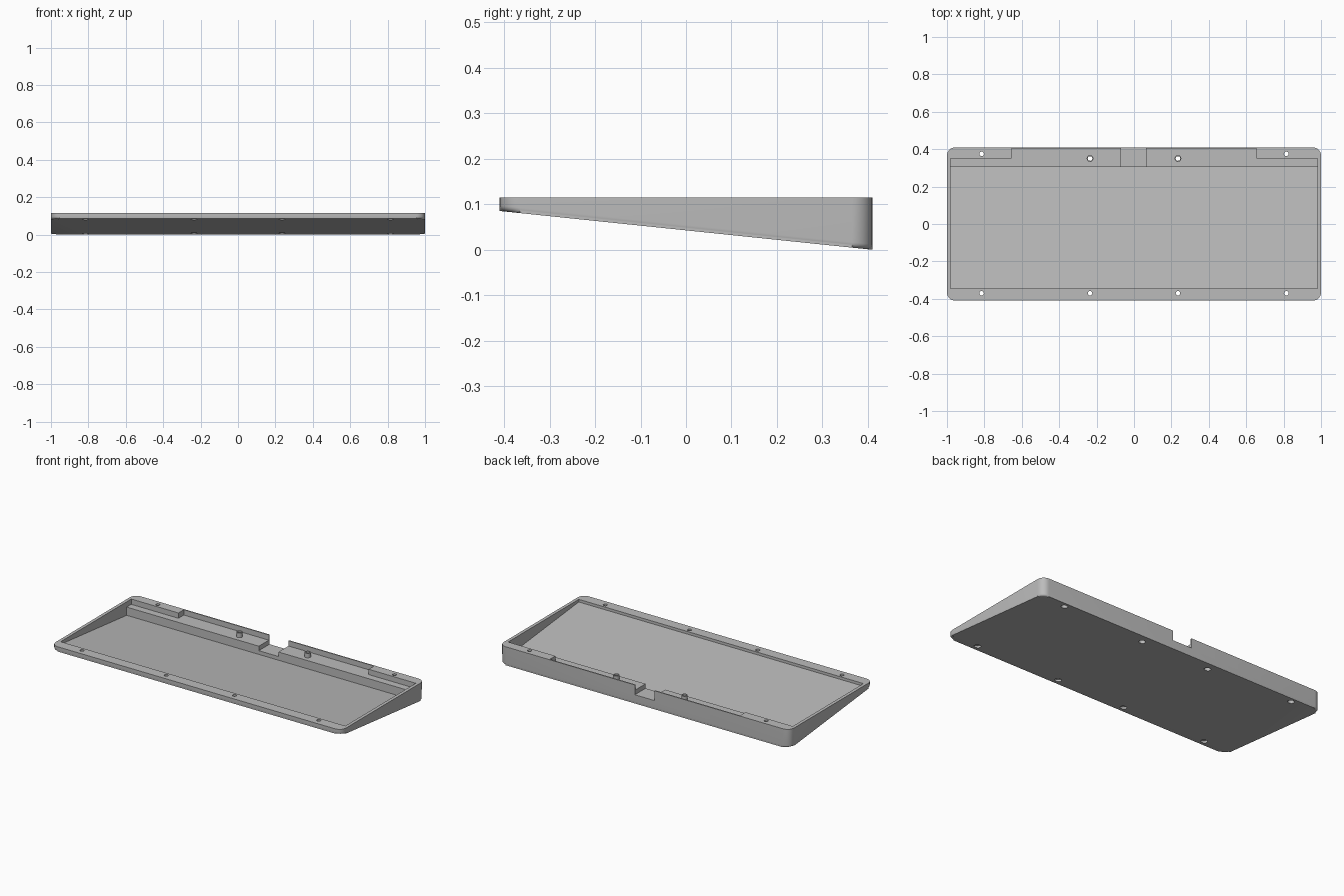
import bpy, bmesh, math

if "Cube" in bpy.data.objects:
    bpy.data.objects.remove(bpy.data.objects["Cube"], do_unlink=True)

TOP, SLOPE, MID = 0.115, -0.104, 0.0425
HALF_Y = 0.41

grey = bpy.data.materials.new("plain grey")
grey.use_nodes = True
grey.diffuse_color = (0.5, 0.5, 0.5, 1)
grey.node_tree.nodes["Principled BSDF"].inputs["Base Color"].default_value = (0.5, 0.5, 0.5, 1)


def underside(y):
    return MID + SLOPE * y


def prism(name, outline, bottom, top, round_bottom=0):
    """Extrude an outline from a bottom height function up to a flat top."""
    bm = bmesh.new()
    low = [bm.verts.new((x, y, bottom(y))) for x, y in outline]
    high = [bm.verts.new((x, y, top)) for x, y in outline]
    base = bm.faces.new(low[::-1])
    bm.faces.new(high)
    n = len(outline)
    for i in range(n):
        j = (i + 1) % n
        bm.faces.new((low[i], low[j], high[j], high[i]))
    if round_bottom:
        bmesh.ops.bevel(bm, geom=list(base.edges), offset=round_bottom,
                        segments=5, profile=0.5, affect='EDGES')
    bmesh.ops.recalc_face_normals(bm, faces=bm.faces)
    mesh = bpy.data.meshes.new(name)
    bm.to_mesh(mesh)
    bm.free()
    ob = bpy.data.objects.new(name, mesh)
    mesh.materials.append(grey)
    bpy.context.collection.objects.link(ob)
    return ob


def box(x0, x1, y0, y1):
    return [(x0, y0), (x1, y0), (x1, y1), (x0, y1)]


def circle(cx, cy, r, n=24):
    return [(cx + r * math.cos(2 * math.pi * i / n),
             cy + r * math.sin(2 * math.pi * i / n)) for i in range(n)]


def rounded_box(hx, hy, r, n=8):
    pts = []
    for k, (sx, sy) in enumerate([(1, 1), (-1, 1), (-1, -1), (1, -1)]):
        for i in range(n + 1):
            a = math.pi / 2 * (k + i / n)
            pts.append((sx * (hx - r) + r * math.cos(a), sy * (hy - r) + r * math.sin(a)))
    return pts


def combine(target, tool, operation='DIFFERENCE'):
    """Apply a boolean and discard the tool."""
    tool.hide_render = True
    mod = target.modifiers.new("cut", 'BOOLEAN')
    mod.operation, mod.solver, mod.object = operation, 'EXACT', tool
    bpy.context.view_layer.objects.active = target
    bpy.ops.object.modifier_apply(modifier=mod.name)
    bpy.data.objects.remove(tool, do_unlink=True)


def flat(z):
    return lambda y: z


# Wedge shaped tray with rounded corners and lower edge
tray = prism("tray", rounded_box(1, HALF_Y, 0.045), underside, TOP, 0.012)

# Main well, its floor parallel to the underside
combine(tray, prism("well_cutter", box(-0.98, 0.98, -0.345, 0.305),
                    lambda y: underside(y) + 0.02, 0.2))

# Stepped rear shelf: wide in the middle, shallow at the ends
shelf = [(-0.98, 0.30), (0.98, 0.30), (0.98, 0.35), (0.655, 0.35),
         (0.655, 0.403), (-0.655, 0.403), (-0.655, 0.35), (-0.98, 0.35)]
combine(tray, prism("shelf_cutter", shelf, flat(0.082), 0.2))

# Cable notch through the rear wall
combine(tray, prism("notch_cutter", box(-0.07, 0.065, 0.30, 0.45), flat(0.054), 0.2))

# Screw posts on the shelf
for x in (-0.235, 0.235):
    combine(tray, prism("screw_post", circle(x, 0.35, 0.018), flat(0.07), 0.11), 'UNION')

# Screw holes, with wider bores from below
for x, y_back in ((0.235, 0.35), (0.815, 0.375)):
    for sx in (-x, x):
        for y, bore_top in ((-0.37, 0.095), (y_back, 0.045)):
            combine(tray, prism("hole_cutter", circle(sx, y, 0.012), flat(-0.1), 0.2))
            combine(tray, prism("bore_cutter", circle(sx, y, 0.019), flat(-0.1), bore_top))

# Smooth the rounded surfaces, keep cut edges sharp
bpy.ops.object.select_all(action='DESELECT')
tray.select_set(True)
bpy.context.view_layer.objects.active = tray
bpy.ops.object.shade_smooth_by_angle(angle=math.radians(30))
